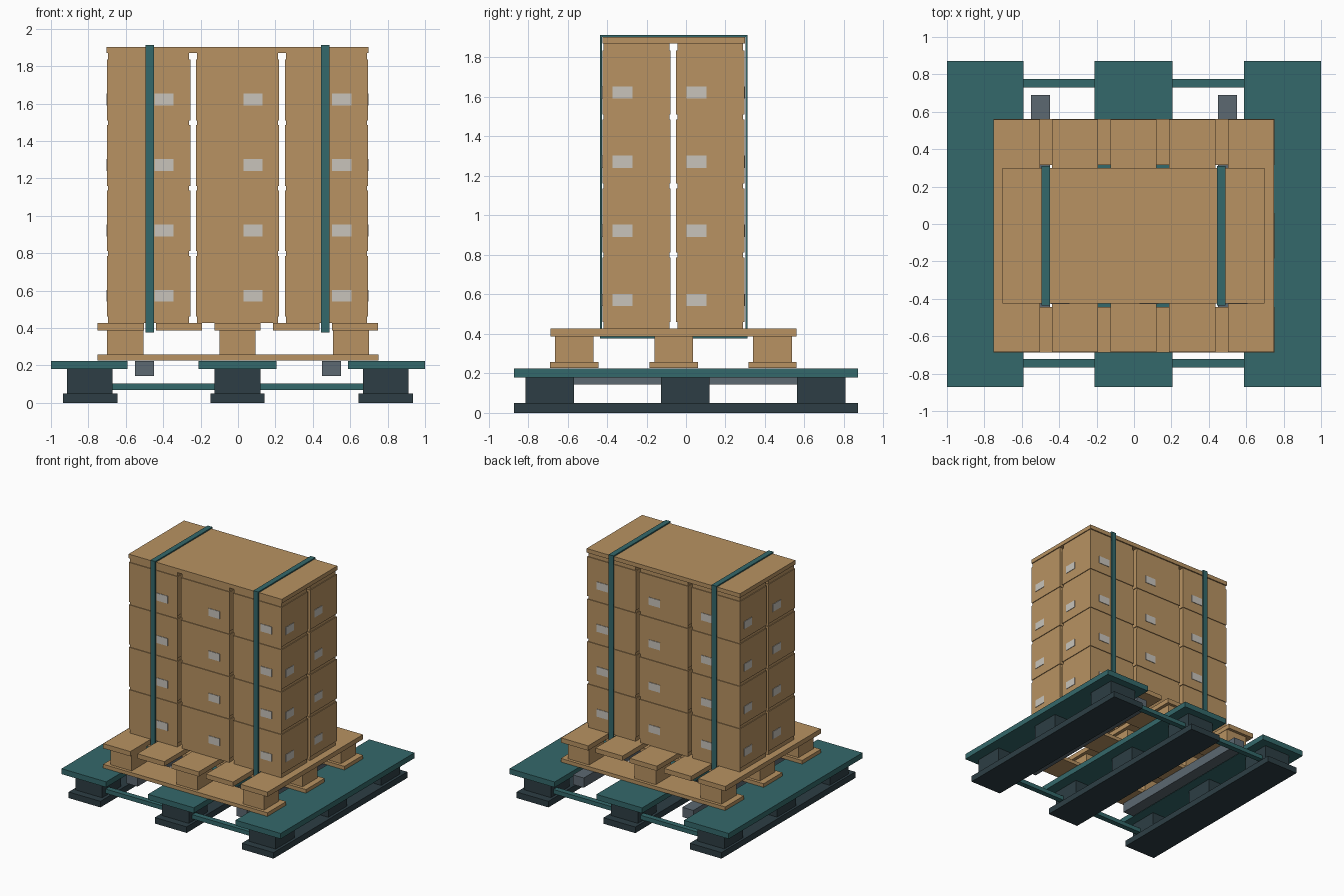
import bpy, bmesh

if "Cube" in bpy.data.objects:
    bpy.data.objects.remove(bpy.data.objects["Cube"])


def material(name, rgb):
    m = bpy.data.materials.new(name)
    m.diffuse_color = (*rgb, 1)
    m.use_nodes = True
    m.node_tree.nodes["Principled BSDF"].inputs["Base Color"].default_value = m.diffuse_color
    return m


TAN = material("cardboard_tan", (0.48, 0.29, 0.122))
TEAL = material("teal", (0.034, 0.14, 0.145))
DARK = material("dark_slate", (0.026, 0.048, 0.058))
GREY = material("steel_grey", (0.107, 0.138, 0.164))
WHITE = material("label_white", (0.58, 0.55, 0.50))


def build(name, mat, boxes):
    """One object from axis-aligned boxes given as (x range, y range, z range)."""
    bm = bmesh.new()
    for ranges in boxes:
        geo = bmesh.ops.create_cube(bm, size=1)
        for v in geo["verts"]:
            v.co = [(a + b) / 2 + c * (b - a) for (a, b), c in zip(ranges, v.co)]
    me = bpy.data.meshes.new(name)
    bm.to_mesh(me)
    bm.free()
    me.materials.append(mat)
    ob = bpy.data.objects.new(name, me)
    bpy.context.collection.objects.link(ob)
    return ob


def span(c, w):
    return (c - w / 2, c + w / 2)


# Lower pallet: skids, spacer blocks, deck boards and tie rails
DEEP = (-0.872, 0.872)
build("lower_skids", DARK, [(span(x, 0.29), DEEP, (0, 0.05)) for x in (-0.79, -0.003, 0.79)])
build("lower_blocks", DARK, [(span(x, 0.245), span(y, 0.245), (0.05, 0.18))
                             for x in (-0.793, -0.003, 0.79) for y in (-0.69, -0.003, 0.685)])
build("lower_deck", TEAL, [(x, DEEP, (0.18, 0.225))
                           for x in ((-1, -0.592), (-0.21, 0.207), (0.588, 1))])
build("tie_rails", TEAL, [((-0.78, 0.78), span(y, 0.045), (0.07, 0.105)) for y in (-0.745, 0.752)])

# Lifting bars held under the upper pallet
build("lifting_bars", GREY, [(span(x, 0.1), (-0.665, 0.69), (0.145, 0.225)) for x in (-0.5, 0.5)])

# Upper pallet: runners, blocks and top boards
ROWS = (-0.565, -0.063, 0.438)
build("upper_runners", TAN, [((-0.75, 0.75), span(y, 0.245), (0.228, 0.258)) for y in ROWS])
build("upper_blocks", TAN, [(span(x, 0.193), span(y, 0.195), (0.258, 0.388))
                            for x in (-0.603, -0.003, 0.605) for y in ROWS])
build("upper_boards", TAN, [(span(x, 0.247), (-0.685, 0.56), (0.388, 0.427))
                            for x in (-0.627, -0.316, -0.002, 0.311, 0.625)])

# Stacked cartons: each layer has a body, with slightly inset bands between layers
COLS, LINES = (-0.4775, -0.0025, 0.4725), (-0.251, 0.123)
W, D = 0.445, 0.345
BODY = [(0.461 + 0.35 * i, 0.786 + 0.35 * i) for i in range(4)]
edges = [0.427] + [z for b in BODY for z in b] + [1.87]
BANDS = [(edges[i], edges[i + 1]) for i in range(0, 10, 2)]
build("cartons", TAN, [(span(x, W), span(y, D), z) for z in BODY for x in COLS for y in LINES])
build("carton_bands", TAN, [(span(x, W - 0.012), span(y, D - 0.012), z)
                            for z in BANDS for x in COLS for y in LINES])

# Paper labels on all four outer sides
T = 0.004
X0, X1 = COLS[0] - W / 2, COLS[2] + W / 2
Y0, Y1 = LINES[0] - D / 2, LINES[1] + D / 2
labels = []
for z0, _ in BODY:
    z = (z0 + 0.08, z0 + 0.142)
    for x in COLS:
        labels += [(span(x + 0.082, 0.102), y, z) for y in ((Y0 - T, Y0), (Y1, Y1 + T))]
    for y in LINES:
        labels.append(((X1, X1 + T), span(y - 0.07, 0.102), z))
        labels.append(((X0 - T, X0), span(y + 0.07, 0.102), z))
build("carton_labels", WHITE, labels)

# Cover sheet over the stack
build("top_cover", TAN, [((-0.702, 0.697), (-0.424, 0.3), (1.87, 1.904))])

# Straps looped around the stack and under the pallet boards
straps = []
for x in (-0.472, 0.467):
    sx = span(x, 0.044)
    straps += [(sx, y, (0.376, 1.914)) for y in ((-0.436, -0.425), (0.301, 0.311))]
    straps += [(sx, (-0.425, 0.301), z) for z in ((0.376, 0.387), (1.904, 1.914))]
build("straps", TEAL, straps)
